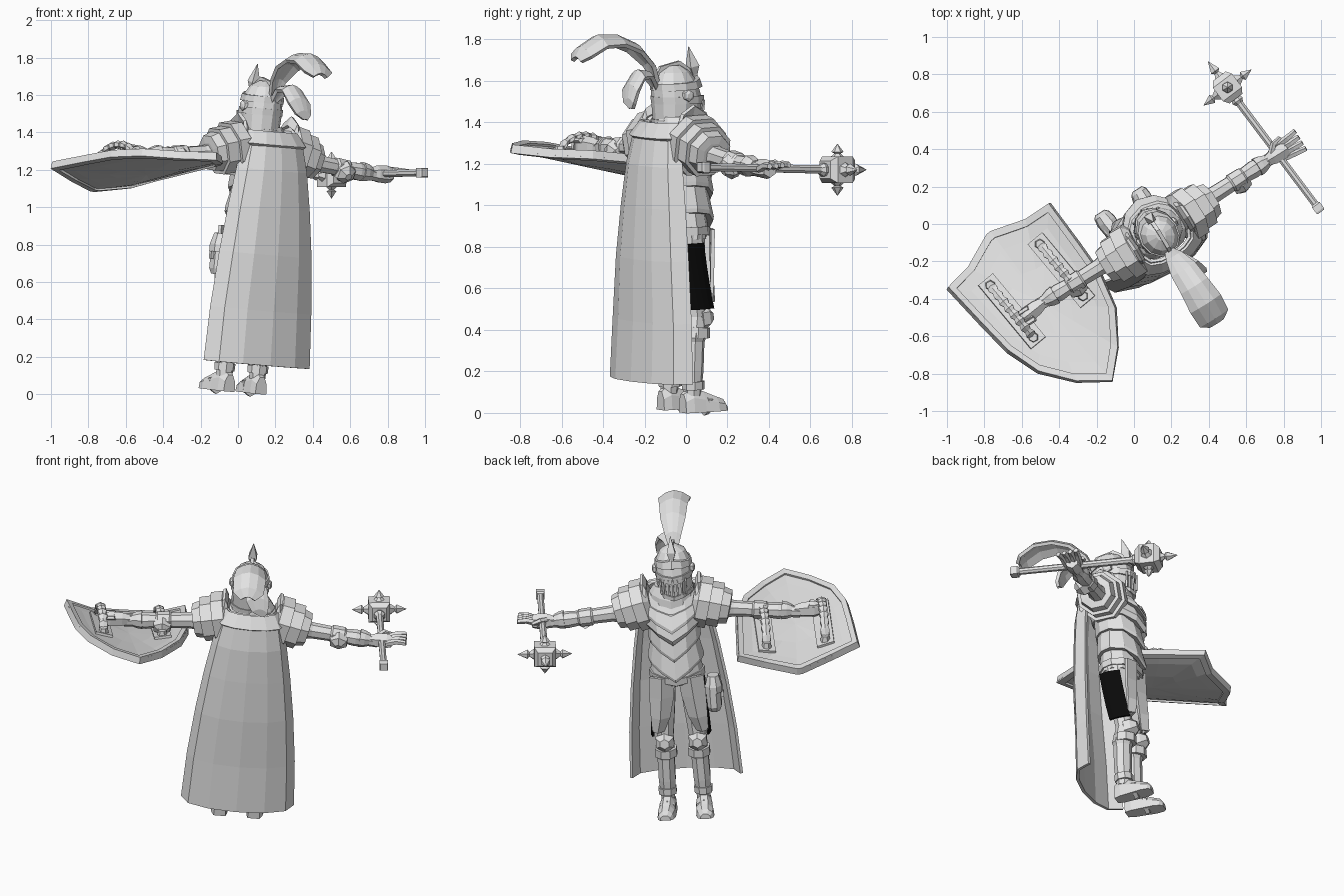
import bpy, bmesh
from math import sin, cos, pi, radians
from mathutils import Matrix, Vector

cube = bpy.data.objects.get("Cube")
if cube:
    bpy.data.objects.remove(cube, do_unlink=True)


def flat_colour(name, value):
    m = bpy.data.materials.new(name)
    m.use_nodes = True
    m.diffuse_color = (value, value, value, 1)
    m.node_tree.nodes["Principled BSDF"].inputs["Base Color"].default_value = m.diffuse_color
    return m


steel, black = flat_colour("plain grey", .77), flat_colour("black", .003)

# The figure is turned and leans slightly; held items use world space
BODY = (Matrix.Translation((0, -0.01, 0.012)) @ Matrix.Rotation(radians(32), 4, 'Z')
        @ Matrix.Rotation(radians(4), 4, 'X') @ Matrix.Rotation(radians(4), 4, 'Y'))
HEAD = BODY @ Matrix.Translation((-.022, 0, -.01))
WORLD = Matrix.Identity(4)


def make(name, verts, faces, mat=BODY, thick=0):
    mesh = bpy.data.meshes.new(name)
    mesh.from_pydata([mat @ Vector(v) for v in verts], [], faces)
    bm = bmesh.new()
    bm.from_mesh(mesh)
    bmesh.ops.recalc_face_normals(bm, faces=bm.faces)
    bm.to_mesh(mesh)
    bm.free()
    mesh.materials.append(steel)
    ob = bpy.data.objects.new(name, mesh)
    bpy.context.collection.objects.link(ob)
    if thick:
        mod = ob.modifiers.new("thickness", 'SOLIDIFY')
        mod.thickness, mod.offset = thick, 0
    return ob


def bridge(rows, n, closed):
    m = n if closed else n - 1
    return [(r * n + i, r * n + (i + 1) % n, (r + 1) * n + (i + 1) % n, (r + 1) * n + i)
            for r in range(rows - 1) for i in range(m)]


def loft(name, rings, mat=BODY):
    n, k = len(rings[0]), len(rings)
    faces = bridge(k, n, True) + [tuple(range(n)), tuple(range((k - 1) * n, k * n))]
    return make(name, [v for r in rings for v in r], faces, mat)


def sheet(name, rows, thick, mat=BODY):
    return make(name, [v for r in rows for v in r], bridge(len(rows), len(rows[0]), False), mat, thick)


def tube(name, stations, n=8, mat=BODY, flat=1.0):
    """Stations are (point, radius); flat scales the sideways width."""
    pts = [Vector(p) for p, r in stations]
    axis = (pts[-1] - pts[0]).normalized()
    ref = Vector((0, 1, 0) if abs(axis.z) > 0.8 else (0, 0, 1))
    side = axis.cross(ref).normalized()
    up = side.cross(axis)
    turn = [2 * pi * (i + 0.5) / n for i in range(n)]
    return loft(name, [[p + side * cos(a) * r * flat + up * sin(a) * r for a in turn]
                       for p, (_, r) in zip(pts, stations)], mat)


def lathe(name, start, direction, profile, n=8, mat=BODY):
    d, s = Vector(direction).normalized(), Vector(start)
    return tube(name, [(s + d * t, r) for t, r in profile], n, mat)


def armour(name, sections, mat=BODY, n=12):
    """Sections: height, half width, front depth, back depth, front point drop."""
    rings = []
    for z, w, f, b, drop in sections:
        ring = []
        for i in range(n):
            a = 2 * pi * i / n
            s = sin(a)
            ring.append((w * cos(a), s * (f if s > 0 else b),
                         z - (drop * (1 - abs(cos(a))) if s > 0 else 0)))
        rings.append(ring)
    return loft(name, rings, mat)


# Torso plates, each tier ending in a point at the front
armour("hip_plate", [(0.84, .16, .11, .11, .02), (0.9, .155, .13, .11, .05), (1.0, .135, .12, .1, .05)])
armour("lower_fauld", [(0.97, .165, .16, .12, .11), (0.99, .165, .165, .12, .11), (1.1, .14, .14, .11, .08)])
armour("belly_plate", [(1.1, .155, .165, .12, .11), (1.12, .155, .17, .12, .11), (1.2, .15, .15, .12, .07)])
armour("breastplate", [(1.2, .16, .175, .13, .1), (1.23, .18, .19, .14, .1),
                       (1.31, .18, .16, .14, .06), (1.37, .15, .11, .12, .02), (1.41, .09, .09, .09, 0)])
armour("chest_ridge", [(1.29, .185, .195, .1, .11), (1.31, .185, .195, .1, .11), (1.34, .17, .16, .1, .06)])
armour("belt", [(0.86, .165, .135, .12, .03), (0.9, .165, .14, .12, .03)])
armour("gorget", [(1.35, .14, .13, .12, .06), (1.39, .13, .125, .115, .03), (1.43, .1, .1, .1, 0)])

# Helmet with pointed visor, breathing slots and side pivots
armour("helmet", [(1.39, .095, .1, .1, 0), (1.42, .103, .13, .11, .02), (1.52, .108, .138, .115, 0),
                  (1.6, .1, .115, .115, 0), (1.65, .075, .075, .09, 0), (1.68, .025, .03, .035, 0)], HEAD)
armour("brow_band", [(1.565, .112, .145, .12, -.015), (1.6, .108, .13, .122, -.025)], HEAD)
armour("visor_rim", [(1.5, .112, .152, .114, .02), (1.535, .113, .152, .118, .01)], HEAD)
armour("chin_rim", [(1.4, .11, .138, .114, .025), (1.425, .11, .14, .116, .025)], HEAD)
for i in range(-3, 4):
    tube("visor_bar", [((i * .024, .143 - abs(i) * .012, 1.41), .007),
                       ((i * .025, .155 - abs(i) * .012, 1.51), .007)], 4, HEAD)
for s in (1, -1):
    lathe("visor_pivot", (s * .1, .01, 1.54), (s, 0, 0), [(0, .032), (.018, .028), (.026, .014)], 6, HEAD)
lathe("brow_spike", (0, .125, 1.57), (0, -.2, 1), [(0, .014), (.06, .018), (.1, .035), (.2, .001)], 4, HEAD)
sheet("helmet_crest", [[(0, .1, 1.61), (0, .1, 1.65)], [(0, .03, 1.67), (0, .03, 1.7)],
                       [(0, -.07, 1.65), (0, -.08, 1.68)], [(0, -.11, 1.59), (0, -.13, 1.6)]], .02, HEAD)


# Plume feathers
def feather(name, shift, path):
    sheet(name, [[(shift * k + t * w, y, z + w * h) for t, h in
                  ((-1, -.35), (-.5, 0), (0, .15), (.5, 0), (1, -.35))]
                 for k, (y, z, w) in enumerate(path)], .02, HEAD)


feather("long_plume", 0, [(-.1, 1.6, .018), (-.14, 1.7, .045), (-.22, 1.785, .07), (-.32, 1.83, .078),
                          (-.43, 1.835, .09), (-.52, 1.79, .085), (-.55, 1.75, .04)])
feather("short_plume", .018, [(-.1, 1.57, .015), (-.16, 1.65, .04), (-.225, 1.66, .06),
                              (-.28, 1.6, .065), (-.3, 1.54, .045), (-.3, 1.5, .01)])

# Cape, wrapped round the back and widening to the hem
rows = []
for z, w, y, d in ((1.4, .14, -.07, .07), (1.33, .18, -.1, .09), (1.2, .21, -.11, .11), (1.0, .245, -.12, .12),
                   (.75, .28, -.13, .13), (.45, .31, -.14, .13), (.16, .325, -.15, .14)):
    rows.append([(-w * cos(pi * i / 6), y - d * sin(pi * i / 6) ** .8 if 0 < i < 6 else y, z) for i in range(7)])
sheet("cape", rows, .018)
sheet("cape_collar", [[(x * 1.06, y - .012, z) for x, y, z in r] for r in rows[:2]], .025)

# Limbs, mirrored
for s in (1, -1):
    side = "right" if s > 0 else "left"
    hip, knee, ankle = (s * .08, 0, .86), (s * .095, .02, .46), (s * .105, -.015, .08)
    tube(side + "_thigh", [(hip, .078), ((s * .088, .01, .65), .065), (knee, .05)])
    tube(side + "_shin", [(knee, .05), ((s * .1, 0, .36), .062), ((s * .1, 0, .34), .054),
                          ((s * .103, -.01, .2), .053), (ankle, .042)])
    tube(side + "_knee_cuff", [((s * .097, .015, .36), .07), ((s * .097, .02, .41), .068)])
    lathe(side + "_knee_guard", (s * .097, .03, .45), (0, 1, .1), [(0, .062), (.04, .06), (.075, .03)], 6)
    tube(side + "_ankle_cuff", [((s * .105, -.01, .11), .055), ((s * .105, -.01, .15), .057)])
    loft(side + "_foot", [[(s * (.1 + k * (y + .07) * .08) + x * w, y, z) for x, z in
                           ((-1, 0), (1, 0), (.9, h * .6), (.4, h), (-.4, h), (-.9, h * .6))]
                          for y, w, h, k in ((-.07, .035, .09, 0), (-.03, .047, .12, 1), (.03, .05, .1, 1),
                                             (.1, .054, .07, 1), (.14, .046, .055, 1), (.158, .03, .03, 1))])
    tube(side + "_toe_plate", [((s * .108, .045, .035), .056), ((s * .108, .07, .035), .052)], 6)
    # Front thigh plate and dark mail hanging at the hip
    sheet(side + "_tasset", [[(s * (c + t * w), y - abs(t) * .035, z) for t in (-1, 0, 1)] for z, c, w, y in
                             ((.88, .085, .072, .125), (.75, .095, .068, .115),
                              (.62, .11, .052, .11), (.53, .13, .03, .1))], .018)
    mail = sheet(side + "_hip_mail", [[(s * (x - t * t * .012), c + t * .062, z) for t in (-1, -.5, 0, .5, 1)]
                                      for z, c, x in ((.82, -.022, .155), (.7, -.01, .16),
                                                      (.6, .002, .166), (.5, .018, .172))], .012)
    mail.data.materials[0] = black

    # Shoulder plates with an upright collar, then the arm
    out = (s, 0, -.1)
    lathe(side + "_pauldron", (s * .12, -.01, 1.315), (s, 0, -.25),
          [(0, .11), (.03, .15), (.1, .152), (.1, .132), (.17, .132), (.17, .112), (.22, .1), (.225, .06)], 8)
    sheet(side + "_shoulder_collar", [[(s * (.15 + .02 * k), .1 * cos(a) - .01, 1.34 + (.1 + .05 * k) * sin(a))
                                       for a in (.1, .8, pi / 2, 2.3, 3.0)] for k in (0, 1)], .018)
    lathe(side + "_arm", (s * .2, 0, 1.27), out,
          [(0, .07), (.12, .058), (.16, .048), (.27, .045), (.28, .054), (.35, .052), (.36, .044),
           (.42, .05), (.48, .042), (.48, .036), (.55, .035)])
    lathe(side + "_elbow_guard", (s * .52, -.015, 1.225), (0, -1, -.5), [(0, .062), (.04, .056), (.065, .02)], 6)
    lathe(side + "_gauntlet_cuff", (s * .64, 0, 1.23), out, [(0, .055), (.03, .05), (.06, .038)])

# Hands: right one open round the shaft, left one a fist
lathe("right_palm", (.7, 0, 1.225), (1, 0, 0), [(0, .03), (.04, .045), (.1, .048), (.13, .04)], 6)
for i in range(4):
    y = (i - 1.5) * .026
    tube("right_finger", [((.79, y, 1.225), .018), ((.86, y * 1.2, 1.25), .018), ((.915, y * 1.4, 1.25), .015)], 5)
tube("right_thumb", [((.74, .02, 1.24), .018), ((.78, .06, 1.25), .016), ((.83, .07, 1.235), .011)], 5)
lathe("left_fist", (-.71, 0, 1.225), (-1, -.1, 0), [(0, .03), (.05, .045), (.12, .05), (.15, .04)], 6)
for i in range(4):
    y = -.05 + i * .023
    tube("left_finger", [((-.8, y, 1.255), .014), ((-.865, y, 1.25), .014), ((-.87, y, 1.215), .012)], 5)

# Hip pouch
tube("pouch_body", [((-.205, -.01, z), r) for z, r in ((.62, .045), (.65, .062), (.76, .062), (.83, .035))], 8, flat=.75)
tube("pouch_flap", [((-.208, -.01, z), r) for z, r in ((.74, .068), (.78, .068), (.84, .045))], 8, flat=.78)
tube("pouch_buckle", [((-.255, -.01, .7), .014), ((-.255, -.01, .74), .014)], 4)

# Mace
head = Vector((.5, .73, 1.172))
along = Vector((-.6, .8, 0)).normalized()
across = Vector((.8, .6, 0))
butt = Vector((.985, .085, 1.185))
tube("mace_shaft", [(butt, .02), (head, .022)], 8, WORLD)
lathe("mace_pommel", butt - along * .025, along, [(0, .03), (.01, .036), (.045, .036), (.055, .025)], 4, WORLD)
lathe("mace_collar", head - along * .11, along, [(0, .022), (.02, .035), (.04, .03)], 8, WORLD)
lathe("mace_head", head - along * .075, along, [(0, .06), (.03, .09), (.12, .09), (.15, .06)], 4, WORLD)
for d, tip in ((along, .125), (across, .11), (-across, .11), (Vector((0, 0, 1)), .075), (Vector((0, 0, -1)), .075)):
    lathe("mace_spike", head + d * .05, d, [(0, .045), (tip * .2, .03), (tip * .38, .015), (tip * .48, .03),
                                            (tip, .001)], 6, WORLD)

# Shield: curved across, point towards the back
AX, ACR, PEAK = Vector((.64, -.77)), Vector((.77, .64)), Vector((-.79, -.06))


def on_shield(u, w, lift=0):
    p = PEAK + AX * u + ACR * w
    return (p.x, p.y, 1.105 + .165 * u + .6 * w * w - .11 * w + lift)


half = [(.0, .03), (.07, .22), (.085, .37), (.35, .355), (.55, .34), (.74, .285), (.91, .16)]
outline = half + [(1.03, .02)] + [(u, .03 - w) for u, w in reversed(half)]


def shield_ring(k):
    return [on_shield(.47 + (u - .47) * k, w * k) for u, w in outline]


n = len(outline)
rings = [shield_ring(k) for k in (1, .75, .4)]
make("shield_board", [v for r in rings for v in r] + [on_shield(.47, 0)],
     bridge(3, n, True) + [(2 * n + i, 2 * n + (i + 1) % n, 3 * n) for i in range(n)], WORLD, .02)
make("shield_rim", shield_ring(1) + shield_ring(.91), bridge(2, n, True), WORLD, .042)
for w in (.19, -.155):
    sheet("strap_plate", [[on_shield(u, w + d, .016) for d in (-.05, .05)] for u in (.18, .4, .62)], .018, WORLD)
    arch = [(Vector(on_shield(.22 + .36 * i / 16, w, .03 + .1 * sin(pi * i / 16) ** .6)),
             .024 if i % 2 else .016) for i in range(17)]
    tube("arm_strap", arch, 6, WORLD, flat=1.3)
    for u in (.22, .58):
        tube("strap_mount", [(on_shield(u, w, .018), .03), (on_shield(u, w, .055), .024)], 6, WORLD)
